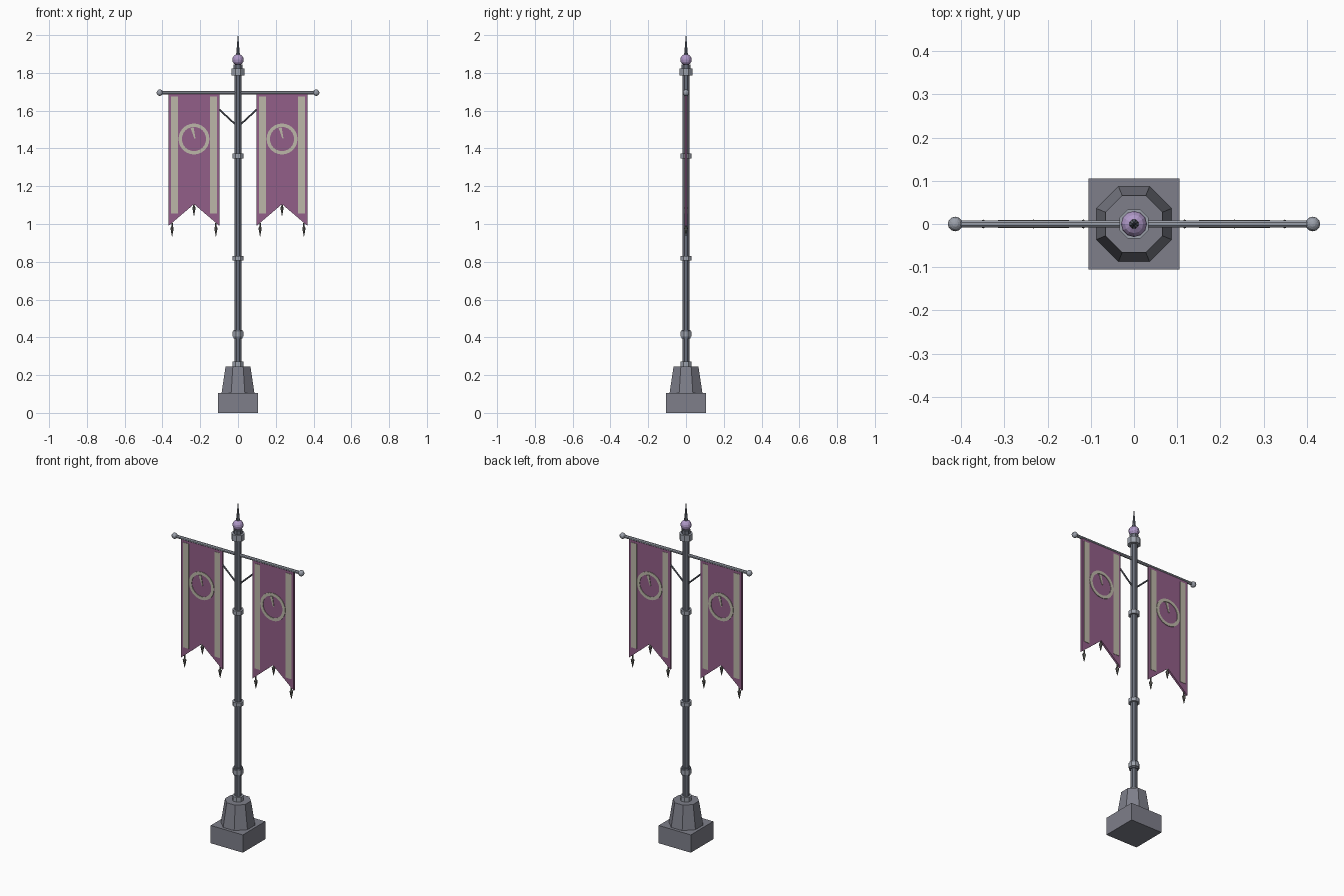
import bpy, bmesh, math
from mathutils import Vector, Matrix

cube = bpy.data.objects.get("Cube")
if cube:
    bpy.data.objects.remove(cube, do_unlink=True)


def material(name, r, g, b):
    lin = [((c / 255 + 0.055) / 1.055) ** 2.4 for c in (r, g, b)] + [1]
    m = bpy.data.materials.new(name)
    m.use_nodes = True
    m.diffuse_color = lin
    m.node_tree.nodes["Principled BSDF"].inputs["Base Color"].default_value = lin
    return m


STONE = material("grey stone", 126, 127, 138)
IRON = material("dark iron", 108, 113, 124)
STEEL = material("pale steel", 156, 161, 171)
CLOTH = material("plum cloth", 146, 94, 136)
TRIM = material("pale trim", 188, 183, 168)
GEM = material("violet gem", 176, 153, 200)
TASSEL = material("dark tassel", 104, 103, 98)


def finish(name, bm, mat):
    bmesh.ops.recalc_face_normals(bm, faces=bm.faces)
    mesh = bpy.data.meshes.new(name)
    bm.to_mesh(mesh)
    bm.free()
    mesh.materials.append(mat)
    obj = bpy.data.objects.new(name, mesh)
    bpy.context.collection.objects.link(obj)
    return obj


def turned(name, mat, profile, x=0, sides=8):
    """Stack (radius, z) rings around a vertical axis, flats facing the axes."""
    bm = bmesh.new()
    rings = []
    for r, z in profile:
        r /= math.cos(math.pi / sides)
        angles = [(i + 0.5) * math.tau / sides for i in range(sides)]
        rings.append([bm.verts.new((x + r * math.cos(a), r * math.sin(a), z)) for a in angles])
    for low, high in zip(rings, rings[1:]):
        for i in range(sides):
            j = (i + 1) % sides
            bm.faces.new((low[i], low[j], high[j], high[i]))
    bm.faces.new(rings[0])
    bm.faces.new(rings[-1])
    return finish(name, bm, mat)


def rod(name, mat, a, b, r):
    a, b = Vector(a), Vector(b)
    d = b - a
    bm = bmesh.new()
    place = (Matrix.Translation((a + b) / 2) @ d.to_track_quat("Z", "Y").to_matrix().to_4x4()
             @ Matrix.Rotation(math.pi / 8, 4, "Z"))
    bmesh.ops.create_cone(bm, cap_ends=True, segments=8, radius1=r, radius2=r,
                          depth=d.length, matrix=place)
    return finish(name, bm, mat)


def ball(name, mat, centre, r):
    bm = bmesh.new()
    bmesh.ops.create_uvsphere(bm, u_segments=12, v_segments=8, radius=r,
                              matrix=Matrix.Translation(centre))
    return finish(name, bm, mat)


def plate(name, mat, outline, y0, y1):
    """Extrude an (x, z) outline from y0 to y1."""
    bm = bmesh.new()
    face = bm.faces.new([bm.verts.new((x, y0, z)) for x, z in outline])
    out = bmesh.ops.extrude_face_region(bm, geom=[face])
    moved = [v for v in out["geom"] if isinstance(v, bmesh.types.BMVert)]
    bmesh.ops.translate(bm, verts=moved, vec=(0, y1 - y0, 0))
    return finish(name, bm, mat)


def ring(name, mat, cx, cz, inner, outer, half, sides=24):
    bm = bmesh.new()
    loops = []
    for r, y in ((inner, -half), (outer, -half), (outer, half), (inner, half)):
        loops.append([bm.verts.new((cx + r * math.cos(i * math.tau / sides), y,
                                    cz + r * math.sin(i * math.tau / sides))) for i in range(sides)])
    for k in range(4):
        a, b = loops[k], loops[(k + 1) % 4]
        for i in range(sides):
            j = (i + 1) % sides
            bm.faces.new((a[i], a[j], b[j], b[i]))
    return finish(name, bm, mat)


# Base: square plinth and tapered octagonal foot
plate("plinth", STONE, [(-.105, 0), (.105, 0), (.105, .105), (-.105, .105)], -.105, .105)
turned("foot", STONE, [(.087, .105), (.066, .245)])

# Pole with its collars
turned("pole", IRON, [(.018, .245), (.018, 1.80)])
turned("foot_collar", STEEL, [(.029, .245), (.029, .272)])
turned("grip_band", IRON, [(.024, .395), (.024, .44)])
turned("grip_collar", STEEL, [(.028, .405), (.028, .43)])
turned("lower_collar", STEEL, [(.029, .806), (.029, .83)])
turned("upper_collar", STEEL, [(.029, 1.348), (.029, 1.372)])
turned("head_collar", STEEL, [(.034, 1.785), (.034, 1.822)])
turned("head_neck", IRON, [(.023, 1.80), (.023, 1.845)])

# Finial
ball("finial_gem", GEM, (0, 0, 1.87), .03)
turned("finial_spike", IRON, [(.011, 1.885), (.007, 1.93), (.001, 2.0)])

# Crossbar
rod("crossbar", STEEL, (-.41, 0, 1.695), (.41, 0, 1.695), .009)

for side, s in (("left", 1), ("right", -1)):
    ball(side + "_bar_knob", STEEL, (s * .414, 0, 1.695), .017)
    rod(side + "_brace", IRON, (s * .008, 0, 1.522), (s * .19, 0, 1.69), .005)

    # Swallow-tailed banner
    cx, half = s * .233, .135
    plate(side + "_banner", CLOTH,
          [(cx - half, 1.69), (cx + half, 1.69), (cx + half, .99),
           (cx, 1.105), (cx - half, .99)], -.006, .006)
    for edge, e in (("outer", s), ("inner", -s)):
        a, b = cx + e * .084, cx + e * .121
        plate(f"{side}_{edge}_stripe", TRIM,
              [(a, 1.675), (b, 1.675), (b, 1.055), (a, 1.055)], -.008, .008)

    # Round emblem with a pointer on each face
    ring(side + "_emblem_ring", TRIM, cx, 1.45, .064, .082, .009)
    for face, f in (("front", -1), ("back", 1)):
        outline = [(cx - f * x, z) for x, z in ((-.018, 1.508), (-.002, 1.512), (.008, 1.452), (.002, 1.452))]
        plate(f"{side}_{face}_pointer", TRIM, outline, f * .005, f * .009)

    # Tassels under the points and the notch
    for part, dx, z in (("outer", s * .116, .997), ("middle", 0, 1.105), ("inner", -s * .116, .997)):
        turned(f"{side}_{part}_tassel", TASSEL,
               [(.001, z - .062), (.009, z - .018), (.004, z - .01), (.004, z + .008)],
               x=cx + dx, sides=6)
